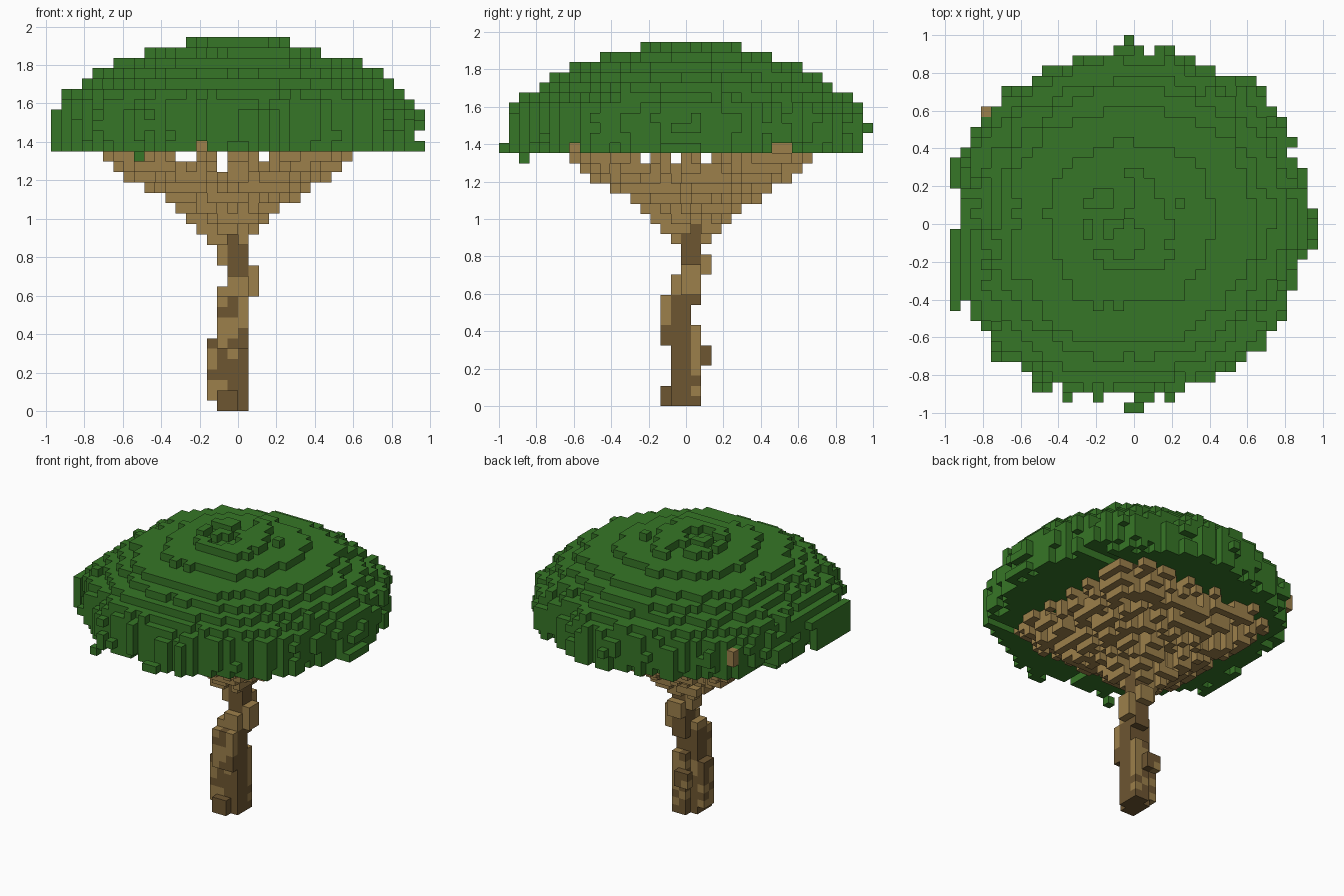
import bpy, bmesh, math, random
from mathutils import Vector, noise

random.seed(4)
V = 2 / 37  # edge length of one block

if "Cube" in bpy.data.objects:
    bpy.data.objects.remove(bpy.data.objects["Cube"])


def material(name, rgb):
    m = bpy.data.materials.new(name)
    m.use_nodes = True
    m.diffuse_color = (*rgb, 1)
    m.node_tree.nodes["Principled BSDF"].inputs["Base Color"].default_value = (*rgb, 1)
    return m


GREEN, LIGHT, DARK = 0, 1, 2
MATS = [material("leaf_green", (0.037, 0.18, 0.020)),
        material("light_bark", (0.335, 0.215, 0.070)),
        material("dark_bark", (0.155, 0.093, 0.031))]


def centre(i, j):
    return (i + 0.5) * V, j * V


def box(xs, ys, zs):
    return [(i, j, k) for i in range(xs[0], xs[1] + 1)
            for j in range(ys[0], ys[1] + 1) for k in range(zs[0], zs[1] + 1)]


# Crown: stacked round layers with an uneven outline
OUTLINE = [.96, .96, .99, .95, .96, .95, .98, 1.0, .93, 1.02, 1.02, .99, .94, .95, .96, .93]
LAYERS = [.97, .97, .97, .97, .95, .91, .83, .75, .66, .46, .27]
BASE = 25


def outline(angle):
    t = (angle / math.tau % 1) * len(OUTLINE)
    a = int(t) % len(OUTLINE)
    return OUTLINE[a] + (OUTLINE[(a + 1) % len(OUTLINE)] - OUTLINE[a]) * (t - int(t))


crown = {}
for i, j, _ in box((-18, 17), (-17, 17), (0, 0)):
    x, y = centre(i, j)
    r = math.hypot(x, y)
    column = random.uniform(-.025, .025)
    for n, factor in enumerate(LAYERS):
        k = BASE + n
        wobble = 0.03 * noise.noise(Vector((x * 7, y * 7, k * 0.5)))
        reach = outline(math.atan2(y, x)) * factor + wobble + column
        if r > reach or (n == 0 and r > reach - V and random.random() < 0.25):
            continue
        # the highest layer is only scattered patches
        if n == len(LAYERS) - 1 and noise.noise(Vector((i * .35, j * .35, 3))) < -0.05:
            continue
        crown[i, j, k] = GREEN

# Small leaf tufts on the lower steps and the far edges
for i, j, k in list(crown):
    if k < BASE + 6 and (i, j, k + 1) not in crown and random.random() < 0.05:
        crown[i, j, k + 1] = GREEN
tufts = [(-1, 18, 27), (-10, -16, 24), (-7, -17, 26)]
tufts += box((-1, 0), (-18, -18), (25, 25)) + box((17, 17), (-2, 1), (25, 25))
tufts += box((17, 17), (-1, 0), (27, 27)) + box((-18, -18), (-8, -2), (25, 28))
tufts += box((-18, -18), (4, 6), (26, 27))
crown.update((c, GREEN) for c in tufts)

# Branches: an upturned, nearly square pyramid of ragged columns
FUNNEL = [.12, .16, .2, .26, .35, .45, .55, .61, .66]
SPLIT = math.radians(132)
branches = {}
for i, j, _ in box((-14, 12), (-13, 14), (0, 0)):
    x, y = centre(i, j)
    dx, dy = x + 0.045, y - 0.03
    r = (abs(dx) ** 5 + abs(dy) ** 5) ** 0.2
    start = 16 + sum(radius < r for radius in FUNNEL) + random.choice((0, 0, 0, 1, 2))
    along = dx * math.cos(SPLIT) + dy * math.sin(SPLIT)
    across = dy * math.cos(SPLIT) - dx * math.sin(SPLIT)
    for k in range(start, BASE):
        split = along > 0.1 and abs(across) < 0.03 + 0.04 * along and k > 17
        gap = k == 24 and (i in (-6, -5, -2, 2) or j in (-4, -1, 2))
        if not (split or gap or (k == 23 and i == -2)):
            branches[i, j, k] = LIGHT

# Branch tips that reach into gaps of the lowest leaf layer
for i, j, di, dj in ((-4, -10, 0, -1), (8, -11, 1, 0), (8, 9, 1, 0), (8, 10, 1, 0)):
    branches[i, j, BASE] = LIGHT
    for s in range(20):
        crown.pop((i + s * di, j + s * dj, BASE), None)
# one tip shows on the outer edge
for k in range(BASE, BASE + len(LAYERS)):
    crown.pop((-15, 11, k), None)
branches[-15, 11, 27] = branches[-15, 11, 28] = LIGHT

# Trunk: dark crooked core with mottled lighter lumps
trunk = {}
for c in box((-2, 0), (-1, 0), (0, 10)) + box((-1, 0), (0, 1), (10, 17)):
    trunk[c] = LIGHT if 0 < c[2] < 11 and noise.noise(Vector(c) * 0.45) > 0.42 else DARK
lumps = [((-3, -3), (-1, 0), (1, 6)), ((-2, -1), (-2, -2), (0, 1)),
         ((-2, 0), (-2, -2), (6, 10)), ((-1, 0), (1, 1), (0, 7)),
         ((-2, -1), (2, 2), (4, 5)), ((1, 1), (0, 1), (11, 13)),
         ((-2, -2), (-1, 0), (11, 11)), ((-1, 0), (-1, -1), (10, 12)),
         ((-1, 0), (2, 2), (13, 14)), ((-2, -2), (0, 1), (14, 17)),
         ((-3, -3), (0, 0), (16, 17))]
for lump in lumps:
    for c in box(*lump):
        pale = c[2] > 10 or (c[2] > 0 and random.random() < 0.55)
        trunk.setdefault(c, LIGHT if pale else DARK)

for c in trunk:
    branches.pop(c, None)
for c in branches:
    crown.pop(c, None)
solid = set(crown) | set(branches) | set(trunk)


# Turn block cells into a mesh of their exposed sides
def build(name, cells):
    bm = bmesh.new()
    corners = {}

    def vert(p):
        if p not in corners:
            corners[p] = bm.verts.new((p[0] * V, (p[1] - 0.5) * V, p[2] * V))
        return corners[p]

    for cell, colour in cells.items():
        for axis in range(3):
            u, w = (axis + 1) % 3, (axis + 2) % 3
            for side in (0, 1):
                other = list(cell)
                other[axis] += 2 * side - 1
                if tuple(other) in solid:
                    continue
                ring = []
                for a, b in ((0, 0), (1, 0), (1, 1), (0, 1)):
                    p = list(cell)
                    p[axis] += side
                    p[u] += a
                    p[w] += b
                    ring.append(vert(tuple(p)))
                face = bm.faces.new(ring if side else ring[::-1])
                face.material_index = colour
    mesh = bpy.data.meshes.new(name)
    bm.to_mesh(mesh)
    bm.free()
    for m in MATS:
        mesh.materials.append(m)
    bpy.context.collection.objects.link(bpy.data.objects.new(name, mesh))


build("leaf_crown", crown)
build("branches", branches)
build("trunk", trunk)
